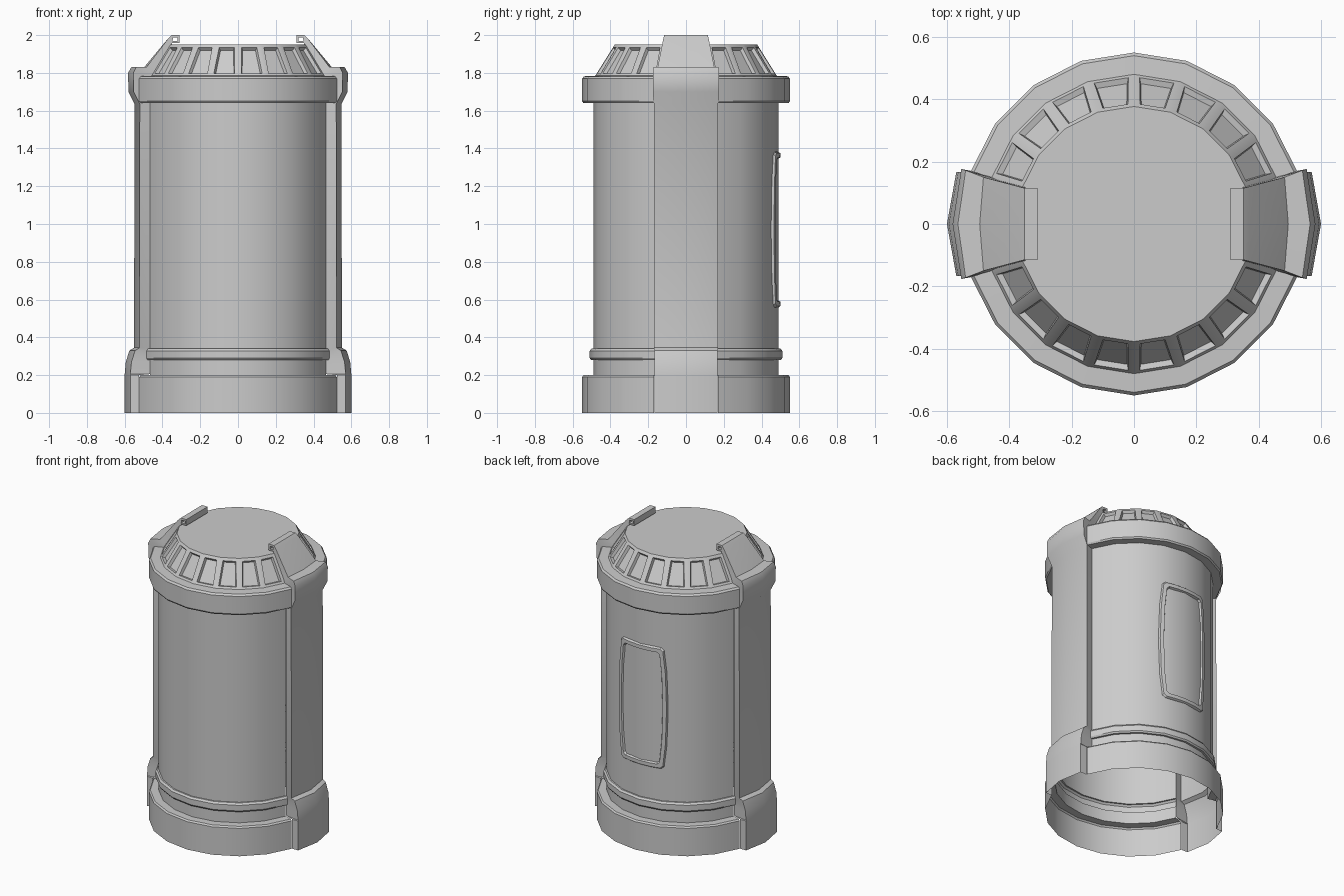
import bpy, bmesh, math

if "Cube" in bpy.data.objects:
    bpy.data.objects.remove(bpy.data.objects["Cube"])

SIDES = 20
STEP = 2 * math.pi / SIDES


def finish(name, bm, recalc=True):
    if recalc:
        bmesh.ops.recalc_face_normals(bm, faces=bm.faces)
    me = bpy.data.meshes.new(name)
    bm.to_mesh(me)
    bm.free()
    ob = bpy.data.objects.new(name, me)
    bpy.context.collection.objects.link(ob)
    bpy.ops.object.select_all(action='DESELECT')
    ob.select_set(True)
    bpy.context.view_layer.objects.active = ob
    bpy.ops.object.shade_smooth_by_angle(angle=math.radians(30))
    return ob


def skin(bm, rows, closed=False):
    """Quads between neighbouring rows of vertices."""
    faces = []
    for a, b in zip(rows, rows[1:]):
        n = len(a)
        for i in range(n if closed else n - 1):
            j = (i + 1) % n
            faces.append(bm.faces.new((a[i], a[j], b[j], b[i])))
    return faces


def arc_rows(bm, profile, first, count):
    return [[bm.verts.new((r * math.cos(i * STEP), r * math.sin(i * STEP), z))
             for i in range(first, first + count)] for r, z in profile]


# Body shell: two 16-facet halves in total, open where the pillars stand
profile = [(0.55, 0), (0.55, 0.19), (0.542, 0.2), (0.49, 0.2), (0.49, 0.28),
           (0.503, 0.28), (0.51, 0.29), (0.51, 0.328), (0.50, 0.34), (0.49, 0.34),
           (0.49, 1.64), (0.543, 1.64), (0.55, 1.65), (0.55, 1.77), (0.54, 1.782),
           (0.48, 1.785)]
bm = bmesh.new()
for first in (1, 11):
    skin(bm, arc_rows(bm, profile, first, 9))
for f in bm.faces:                       # make every facet face outward
    f.normal_update()
    c = f.calc_center_median()
bmesh.ops.recalc_face_normals(bm, faces=bm.faces)
for f in bm.faces:
    c = f.calc_center_median()
    if 0.4 < c.z < 1.6 and f.normal.x * c.x + f.normal.y * c.y < 0:
        bmesh.ops.reverse_faces(bm, faces=[g for g in bm.faces if g.calc_center_median().y * c.y > 0])
        break
finish("body_shell", bm, recalc=False)

# Lid: sloped ring with sunken panels and a flat top
bm = bmesh.new()
rows = arc_rows(bm, [(0.482, 1.782), (0.377, 1.95)], 0, SIDES)
slope = skin(bm, rows, closed=True)
bm.faces.new(rows[1])
bm.normal_update()
panels = [slope[i] for i in range(SIDES) if i % 10 not in (0, 9)]
bmesh.ops.inset_individual(bm, faces=panels, thickness=0.027, depth=0)
bmesh.ops.inset_individual(bm, faces=panels, thickness=0.009, depth=-0.018)
finish("lid", bm, recalc=False)

# Side pillars: foot, shaft, shoulder and hooked arm
# outer x, outer z, half width, crown, inner x, inner z, inner half width
stations = [
    (0.60, 0.0, 0.167, 0.03, 0.523, 0.0, 0.167),
    (0.60, 0.2, 0.167, 0.03, 0.523, 0.2, 0.167),
    (0.60, 0.205, 0.167, 0.03, 0.466, 0.205, 0.151),
    (0.594, 0.27, 0.167, 0.03, 0.466, 0.27, 0.151),
    (0.575, 0.33, 0.167, 0.03, 0.466, 0.33, 0.151),
    (0.55, 0.345, 0.17, 0.028, 0.466, 0.345, 0.151),
    (0.548, 1.635, 0.17, 0.028, 0.466, 1.64, 0.151),
    (0.58, 1.70, 0.176, 0.028, 0.466, 1.70, 0.151),
    (0.582, 1.80, 0.176, 0.028, 0.45, 1.75, 0.146),
    (0.565, 1.83, 0.172, 0.025, 0.44, 1.77, 0.146),
    (0.495, 1.832, 0.15, 0.012, 0.43, 1.80, 0.14),
    (0.37, 1.982, 0.12, 0.0, 0.35, 1.948, 0.118),
    (0.352, 2.0, 0.115, 0.0, 0.344, 1.987, 0.115),
    (0.31, 2.0, 0.115, 0.0, 0.321, 1.987, 0.115),
    (0.31, 1.958, 0.115, 0.0, 0.321, 1.968, 0.115),
    (0.35, 1.958, 0.115, 0.0, 0.35, 1.968, 0.115),
]
for side, label in ((1, "right"), (-1, "left")):
    bm = bmesh.new()
    rows = []
    for x, z, w, k, xi, zi, wi in stations:
        pts = [(xi, -wi, zi), (x - k, -w, z), (x, 0, z), (x - k, w, z), (xi, wi, zi)]
        rows.append([bm.verts.new((px * side, py, pz)) for px, py, pz in pts])
    skin(bm, rows)
    arm = rows[9:]
    for a, b in zip(arm, arm[1:]):       # underside of the arm
        bm.faces.new((a[4], a[0], b[0], b[4]))
    bm.faces.new(rows[-1])
    finish("pillar_" + label, bm)

# Raised frame wrapped around the back of the body
quarter = [(0, 0.415), (0.08, 0.415), (0.145, 0.415), (0.165, 0.40),
           (0.182, 0.25), (0.19, 0)]
outline = (quarter + [(x, -z) for x, z in quarter[-2::-1]]
           + [(-x, -z) for x, z in quarter[1:]]
           + [(-x, z) for x, z in quarter[-2:0:-1]])
bm = bmesh.new()
rows = []
for d, r in ((0, 0.474), (0.003, 0.490), (0.01, 0.499), (0.034, 0.499), (0.045, 0.474)):
    row = []
    for x, z in outline:
        a = x * (1 - d / 0.19) / 0.49
        row.append(bm.verts.new((r * math.sin(a), r * math.cos(a),
                                 0.97 + z * (1 - d / 0.415))))
    rows.append(row)
skin(bm, rows + [rows[0]], closed=True)
finish("back_frame", bm)
